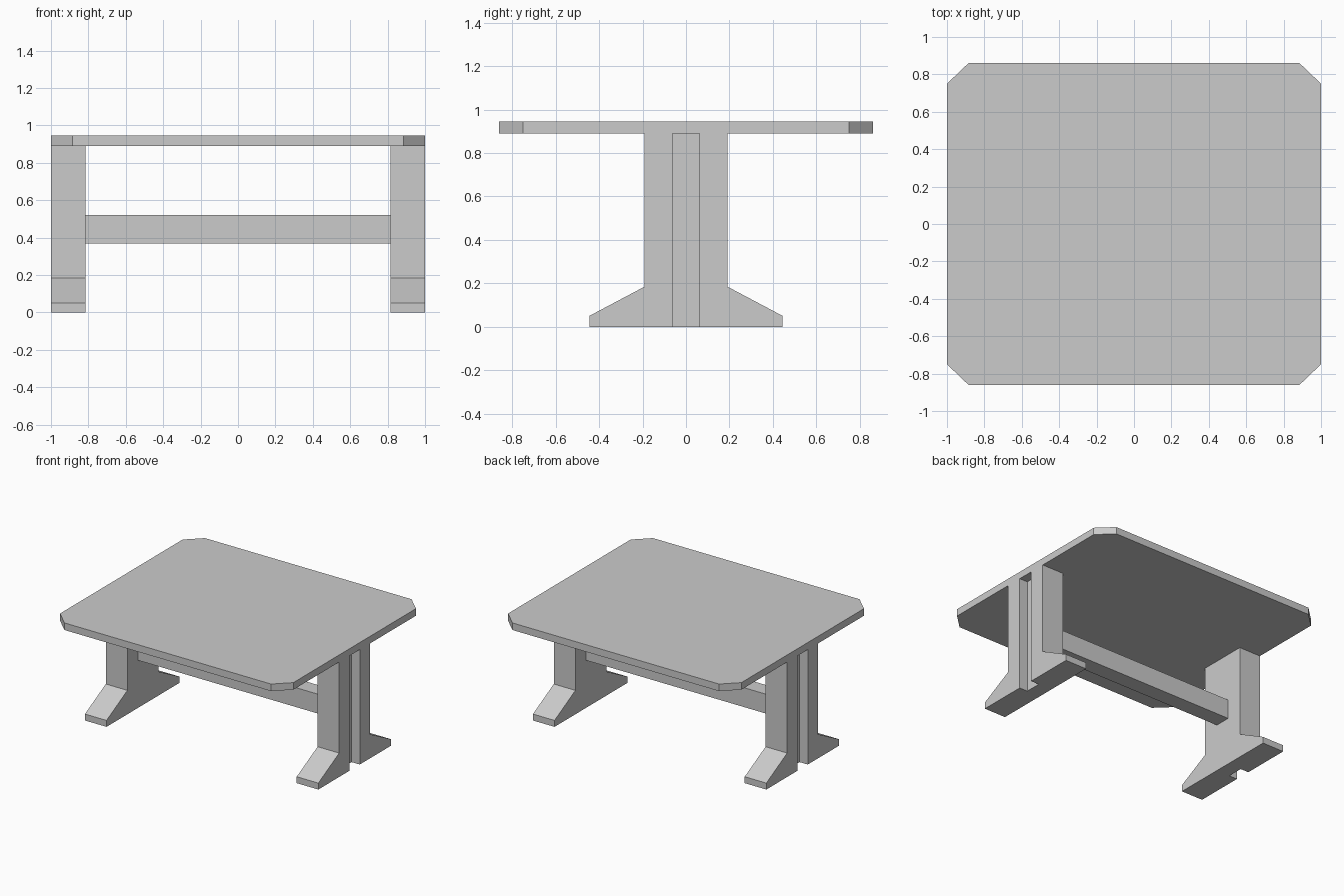
import bpy
import bmesh
from mathutils import Matrix

cube = bpy.data.objects.get("Cube")
if cube:
    bpy.data.objects.remove(cube, do_unlink=True)

grey = bpy.data.materials.new("light grey")
grey.use_nodes = True
colour = (0.6, 0.6, 0.6, 1)
grey.diffuse_color = colour
grey.node_tree.nodes["Principled BSDF"].inputs["Base Color"].default_value = colour


def prism(name, outline, depth, place):
    """Extrude a flat outline by depth along z, then place it."""
    bm = bmesh.new()
    face = bm.faces.new([bm.verts.new((u, v, 0)) for u, v in outline])
    ext = bmesh.ops.extrude_face_region(bm, geom=[face])
    verts = [g for g in ext["geom"] if isinstance(g, bmesh.types.BMVert)]
    bmesh.ops.translate(bm, vec=(0, 0, depth), verts=verts)
    bmesh.ops.transform(bm, matrix=place, verts=bm.verts)
    bmesh.ops.recalc_face_normals(bm, faces=bm.faces)
    mesh = bpy.data.meshes.new(name)
    bm.to_mesh(mesh)
    bm.free()
    mesh.materials.append(grey)
    obj = bpy.data.objects.new(name, mesh)
    bpy.context.collection.objects.link(obj)
    return obj


def side_place(x, flip=1):
    """Map outline (u, v) to (y, z), extruding along x times flip."""
    return Matrix(((0, 0, flip, x), (1, 0, 0, 0), (0, 1, 0, 0), (0, 0, 0, 1)))


# Table top with clipped corners
X, Y, UNDER, TOP = 1.0, 0.86, 0.89, 0.945
cx, cy = 0.885, 0.75
top_outline = [(cx, -Y), (X, -cy), (X, cy), (cx, Y),
               (-cx, Y), (-X, cy), (-X, -cy), (-cx, -Y)]
prism("table_top", top_outline, TOP - UNDER, Matrix.Translation((0, 0, UNDER)))

# Legs: a solid inner slab with two outer halves that leave a groove
post, foot, toe, slope, groove = 0.19, 0.445, 0.05, 0.185, 0.0625
inner_x, groove_x = 0.815, 0.93
half = [(groove, 0), (foot, 0), (foot, toe), (post, slope), (post, UNDER)]
mirrored = [(-y, z) for y, z in reversed(half)]
slab = half[1:] + mirrored[:-1]
for side, s in (("left", 1), ("right", -1)):
    prism(side + "_leg", slab, groove_x - inner_x, side_place(s * inner_x, s))
    for end, outline in (("back", half + [(groove, UNDER)]),
                         ("front", [(-groove, UNDER)] + mirrored)):
        prism(f"{side}_leg_{end}_cheek", outline, X - groove_x,
              side_place(s * groove_x, s))

# Stretcher beam between the legs
low, high = 0.37, 0.52
beam = [(-groove, low), (groove, low), (groove, high), (-groove, high)]
prism("stretcher", beam, 2 * inner_x, side_place(-inner_x))
